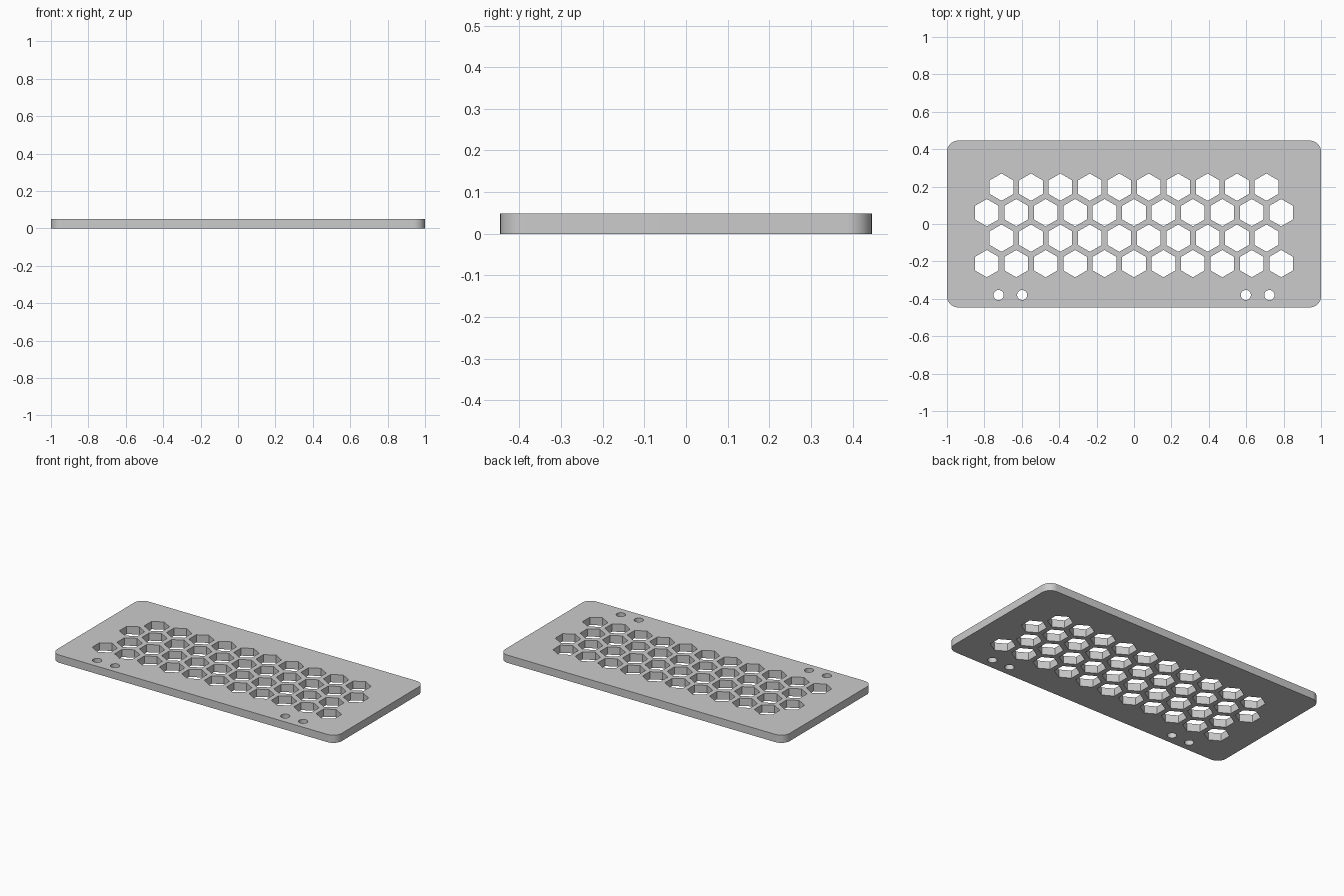
import bpy, bmesh
from math import cos, sin, pi

if "Cube" in bpy.data.objects:
    bpy.data.objects.remove(bpy.data.objects["Cube"])

HALF_X, HALF_Y, HEIGHT, CORNER = 1.0, 0.446, 0.049, 0.06
PITCH, HEX_R = 0.1574, 0.073

curve = bpy.data.curves.new("vent_plate", 'CURVE')
curve.dimensions = '2D'
curve.fill_mode = 'BOTH'
curve.extrude = HEIGHT / 2


def outline(points):
    """Add a closed outline; nested outlines become holes."""
    spline = curve.splines.new('POLY')
    spline.points.add(len(points) - 1)
    for p, (x, y) in zip(spline.points, points):
        p.co = (x, y, 0, 1)
    spline.use_cyclic_u = True


def ngon(cx, cy, r, n, start=0.0):
    return [(cx + r * cos(start + 2 * pi * i / n),
             cy + r * sin(start + 2 * pi * i / n)) for i in range(n)]


# Rounded plate edge
edge = []
for q, (sx, sy) in enumerate([(1, 1), (-1, 1), (-1, -1), (1, -1)]):
    for i in range(13):
        a = (q + i / 12) * pi / 2
        edge.append((sx * (HALF_X - CORNER) + CORNER * cos(a),
                     sy * (HALF_Y - CORNER) + CORNER * sin(a)))
outline(edge)

# Staggered honeycomb openings
for row, count in enumerate([10, 11, 10, 11]):
    y = 0.197 - row * PITCH * sin(pi / 3)
    for i in range(count):
        outline(ngon((i - (count - 1) / 2) * PITCH, y, HEX_R, 6, pi / 6))

# Round screw holes along the front edge
for x in (-0.724, -0.598, 0.598, 0.724):
    outline(ngon(x, -0.38, 0.027, 32))

# Turn the profile into a solid plate standing on the ground
plate = bpy.data.objects.new("vent_plate", curve)
bpy.context.collection.objects.link(plate)
bpy.context.view_layer.objects.active = plate
plate.select_set(True)
bpy.ops.object.convert(target='MESH')
plate = bpy.context.object

bm = bmesh.new()
bm.from_mesh(plate.data)
bmesh.ops.remove_doubles(bm, verts=bm.verts, dist=1e-5)
bmesh.ops.translate(bm, verts=bm.verts, vec=(0, 0, HEIGHT / 2))
bmesh.ops.recalc_face_normals(bm, faces=bm.faces)
bm.to_mesh(plate.data)
bm.free()
bpy.ops.object.shade_smooth_by_angle()
